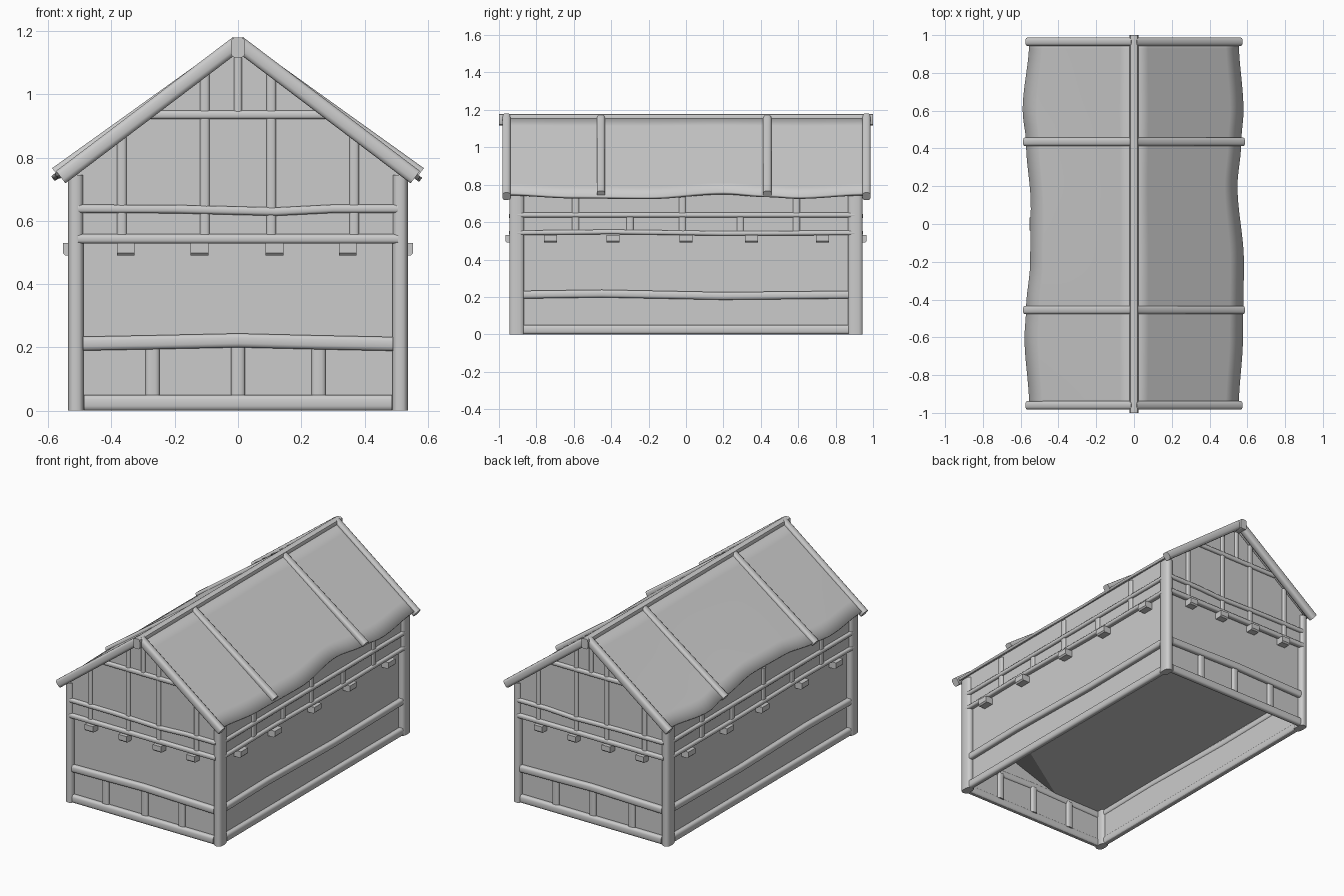
import bpy, bmesh, math
from mathutils import Vector

cube = bpy.data.objects.get("Cube")
if cube:
    bpy.data.objects.remove(cube, do_unlink=True)

COLOUR = (0.6, 0.6, 0.6, 1)
grey = bpy.data.materials.new("plain_grey")
grey.use_nodes = True
grey.diffuse_color = COLOUR
grey.node_tree.nodes["Principled BSDF"].inputs["Base Color"].default_value = COLOUR

LOW_X, LOW_Y = 0.503, 0.915      # lower storey wall planes
UP_X, UP_Y = 0.52, 0.93          # upper storey wall planes, slightly jettied
SLOPE, RIDGE = 0.75, 1.162
parts = []


def roof_z(x, drop=0.0):
    return RIDGE - drop - SLOPE * abs(x)


def finish(name, bm):
    bmesh.ops.recalc_face_normals(bm, faces=bm.faces)
    mesh = bpy.data.meshes.new(name)
    bm.to_mesh(mesh)
    bm.free()
    mesh.materials.append(grey)
    obj = bpy.data.objects.new(name, mesh)
    bpy.context.collection.objects.link(obj)
    parts.append(obj)
    return obj


def panel(name, points):
    bm = bmesh.new()
    bm.faces.new([bm.verts.new(p) for p in points])
    finish(name, bm)


def timber(name, points, out, width, depth, sides=12, power=0.65):
    """Sweep a rounded section along points; depth runs along out."""
    pts = [Vector(p) for p in points]
    out = Vector(out).normalized()
    across = (pts[-1] - pts[0]).cross(out).normalized()

    def soft(v):
        return math.copysign(abs(v) ** power, v)

    bm = bmesh.new()
    rings = []
    for p in pts:
        ring = []
        for i in range(sides):
            a = 2 * math.pi * (i + 0.5) / sides
            offset = out * soft(math.cos(a)) * depth / 2 + across * soft(math.sin(a)) * width / 2
            ring.append(bm.verts.new(p + offset))
        rings.append(ring)
    for a, b in zip(rings, rings[1:]):
        for i in range(sides):
            j = (i + 1) % sides
            bm.faces.new((a[i], a[j], b[j], b[i]))
    bm.faces.new(rings[0])
    bm.faces.new(rings[-1])
    return finish(name, bm)


def block(name, centre, out, width):
    """Joist end with a chamfered outer lower edge."""
    out = Vector(out)
    side = Vector((-out.y, out.x, 0))
    profile = [(-0.005, 0.02), (0.05, 0.02), (0.05, -0.012), (0.042, -0.02), (-0.005, -0.02)]
    bm = bmesh.new()
    ends = []
    for s in (-1, 1):
        ends.append([bm.verts.new(Vector(centre) + out * d + side * s * width / 2
                                  + Vector((0, 0, z))) for d, z in profile])
    for i in range(len(profile)):
        j = (i + 1) % len(profile)
        bm.faces.new((ends[0][i], ends[0][j], ends[1][j], ends[1][i]))
    bm.faces.new(ends[0])
    bm.faces.new(ends[1])
    finish(name, bm)


# Inner floor, sagging away from one raised corner
panel("inner_floor", [(-LOW_X, -LOW_Y, 0.23), (-0.17, -LOW_Y, 0.23), (LOW_X, -0.48, 0.23),
                      (LOW_X, LOW_Y, 0.23), (-LOW_X, LOW_Y, 0.23)])
panel("inner_floor_corner", [(-0.17, -LOW_Y, 0.23), (LOW_X, -LOW_Y, 0.45), (LOW_X, -0.48, 0.23)])

# Corner posts
for sx in (-1, 1):
    for sy in (-1, 1):
        x, y = sx * 0.512, sy * 0.905
        timber("corner_post", [(x, y, 0), (x, y, 0.745)], (sx, 0, 0), 0.08, 0.05)

# Gable ends, front and back
for sy, end in ((-1, "front"), (1, "back")):
    out = (0, sy, 0)
    low, up = sy * LOW_Y, sy * UP_Y
    eave_z = roof_z(0.507, 0.02)
    panel(end + "_lower_wall", [(x, low, z) for x, z in ((-LOW_X, 0), (LOW_X, 0), (LOW_X, 0.55), (-LOW_X, 0.55))])
    panel(end + "_gable_wall", [(x, up, z) for x, z in ((-0.507, 0.54), (0.507, 0.54), (0.507, eave_z),
                                                       (0, roof_z(0, 0.02)), (-0.507, eave_z))])

    def rail(name, path, height, depth, y):
        timber(end + "_" + name, [(x, y, z) for x, z in path], out, height, depth)

    base = sy * (LOW_Y + 0.009)
    rail("sill", [(-0.487, 0.025), (0.487, 0.025)], 0.05, 0.035, base)
    rail("lower_rail", [(-0.49, 0.212), (-0.28, 0.216), (0, 0.222), (0.25, 0.216), (0.49, 0.211)], 0.045, 0.035, base)
    for x in (-0.27, 0, 0.255):
        rail("lower_stud", [(x, 0.04), (x, 0.21)], 0.045, 0.03, low)
    rail("joist_beam", [(-0.505, 0.543), (0.505, 0.543)], 0.03, 0.034, up)
    rail("upper_rail", [(-0.505, 0.638), (-0.2, 0.637), (0.12, 0.629), (0.3, 0.638), (0.505, 0.638)], 0.027, 0.032, up)
    rail("collar_beam", [(-0.29, 0.935), (0.29, 0.935)], 0.028, 0.03, up)
    rail("king_stud", [(0, 0.94), (0, 1.12)], 0.026, 0.025, up)
    for x in (-0.367, -0.105, 0.105, 0.367):
        rail("upper_stud", [(x, 0.55), (x, roof_z(x, 0.015))], 0.03, 0.022, up)
    for x in (-0.355, -0.122, 0.115, 0.347):
        block(end + "_joist_end", (x, low, 0.51), out, 0.056)

# Long sides
for sx, flank in ((-1, "right"), (1, "left")):
    out = (sx, 0, 0)
    low, up = sx * LOW_X, sx * UP_X
    top = roof_z(UP_X, 0.01)
    panel(flank + "_lower_wall", [(low, y, z) for y, z in ((-LOW_Y, 0), (LOW_Y, 0), (LOW_Y, 0.55), (-LOW_Y, 0.55))])
    panel(flank + "_upper_wall", [(up, y, z) for y, z in ((-0.905, 0.54), (0.905, 0.54), (0.905, top), (-0.905, top))])

    def rail(name, path, height, depth, x):
        timber(flank + "_" + name, [(x, y, z) for y, z in path], out, height, depth)

    base = sx * (LOW_X + 0.012)
    rail("sill", [(-0.87, 0.025), (0.87, 0.025)], 0.05, 0.036, base)
    rail("lower_rail", [(-0.87, 0.212), (-0.45, 0.218), (0.2, 0.205), (0.87, 0.212)], 0.042, 0.036, base)
    rail("joist_beam", [(-0.9, 0.543), (-0.4, 0.548), (0.2, 0.54), (0.9, 0.543)], 0.025, 0.034, up)
    rail("upper_rail", [(-0.9, 0.638), (0.9, 0.638)], 0.025, 0.034, up)
    for y, head in ((-0.59, 0.75), (-0.3, 0.64), (-0.02, 0.75), (0.29, 0.64), (0.59, 0.75)):
        rail("stud", [(y, 0.54), (y, head)], 0.038, 0.022, up)
    for y in (-0.725, -0.39, 0, 0.35, 0.73):
        block(flank + "_joist_end", (low, y, 0.51), out, 0.07)

# Roof sheets with wavy eaves
EAVES = {
    -1: [(-0.97, 0.55), (-0.6, 0.575), (-0.45, 0.567), (-0.2, 0.545), (0.1, 0.542), (0.43, 0.567), (0.6, 0.585), (0.97, 0.55)],
    1: [(-0.97, 0.55), (-0.6, 0.572), (-0.2, 0.577), (0.2, 0.543), (0.43, 0.563), (0.6, 0.575), (0.97, 0.55)],
}


def eave(side, y):
    for (y0, x0), (y1, x1) in zip(EAVES[side], EAVES[side][1:]):
        if y <= y1 + 1e-6:
            t = (y - y0) / (y1 - y0)
            return x0 + (x1 - x0) * t * t * (3 - 2 * t)


for sx, flank in ((-1, "right"), (1, "left")):
    bm = bmesh.new()
    rows = []
    for i in range(49):
        y = -0.97 + 1.94 * i / 48
        edge = eave(sx, y)
        lift = 0.018 * math.cos(y / 0.97 * math.pi / 2) if sx < 0 else 0
        rows.append([bm.verts.new((sx * edge * k / 8, y, roof_z(edge * k / 8) + lift * (k / 8) ** 2))
                     for k in range(9)])
    for a, b in zip(rows, rows[1:]):
        for k in range(8):
            bm.faces.new((a[k], a[k + 1], b[k + 1], b[k]))
    sheet = finish(flank + "_roof_sheet", bm)
    mod = sheet.modifiers.new("thickness", "SOLIDIFY")
    mod.thickness = 0.016
    mod.offset = 0

    # Battens over the sheet, deeper barge timbers at the gables
    normal = (sx * SLOPE, 0, 1)
    for y, reach, foot, depth in ((-0.96, 0.56, 0.738, 0.05), (-0.455, 0.575, 0.75, 0.042),
                                  (0.435, 0.575, 0.75, 0.042), (0.965, 0.56, 0.738, 0.05)):
        timber(flank + "_roof_batten", [(0, y, RIDGE), (sx * reach, y, foot)], normal, 0.045, depth)

# Ridge beam
timber("ridge_beam", [(0, -1, 1.148), (0, 1, 1.148)], (0, 0, 1), 0.046, 0.064, power=0.5)

# Smooth shading with sharp edges kept
bpy.ops.object.select_all(action="DESELECT")
for obj in parts:
    obj.select_set(True)
bpy.context.view_layer.objects.active = parts[0]
bpy.ops.object.shade_smooth_by_angle(angle=math.radians(40))
